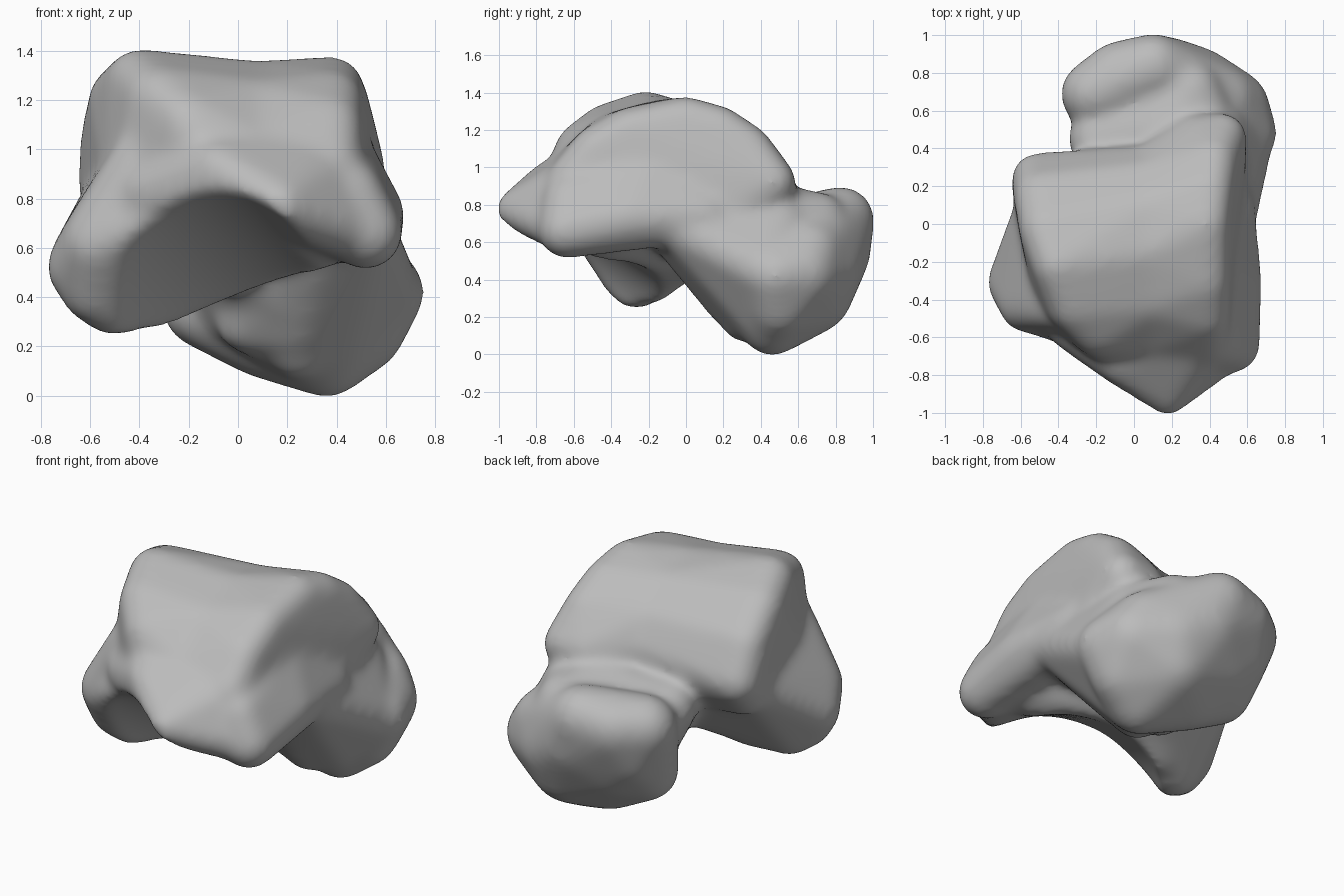
import bpy, bmesh
from mathutils import Vector

if "Cube" in bpy.data.objects:
    bpy.data.objects.remove(bpy.data.objects["Cube"], do_unlink=True)

grey = bpy.data.materials.new("bone_grey")
grey.use_nodes = True
colour = (0.5, 0.5, 0.5, 1)
grey.diffuse_color = colour
grey.node_tree.nodes["Principled BSDF"].inputs["Base Color"].default_value = colour

# Unit ball reused for every rounded hull
ball = bmesh.new()
bmesh.ops.create_icosphere(ball, subdivisions=3, radius=1)
directions = [v.co.copy() for v in ball.verts]
ball.free()


def add_hull(target, balls):
    """Add the rounded hull around a few balls (x, y, z, radius)."""
    verts = [target.verts.new(Vector((x, y, z)) + d * r)
             for x, y, z, r in balls for d in directions]
    bmesh.ops.convex_hull(target, input=verts)
    loose = [v for v in verts if not v.link_faces]
    bmesh.ops.delete(target, geom=loose, context='VERTS')


# Domed pulley: two rails with a shallow groove between them
outer_rail = [(-.51, .24, .88, .14), (-.5, .15, 1.06, .14), (-.47, -.03, 1.2, .14),
              (-.40, -.22, 1.27, .14), (-.32, -.43, 1.2, .14), (-.2, -.56, 1.1, .14),
              (-.13, -.6, 1.0, .14), (-.5, .15, .78, .14), (-.4, -.4, .75, .13)]
groove = [(.08, .29, .95, .13), (.08, .22, 1.08, .13), (.08, .08, 1.19, .13),
          (.08, -.15, 1.23, .13), (.08, -.4, 1.16, .13), (.08, -.6, .97, .13),
          (.08, .2, .75, .13), (.08, -.3, .8, .13)]
inner_rail = [(.47, .46, .92, .13), (.34, .45, .92, .13), (.42, .33, 1.1, .13),
              (.40, .18, 1.2, .13), (.38, 0, 1.25, .13), (.38, -.3, 1.19, .13),
              (.38, -.48, 1.09, .13), (.38, -.62, .92, .13), (.46, .2, .75, .13),
              (.4, -.45, .75, .14)]

# Pointed process on the side wall, and the shelf that carries the facet
side_process = [(-.56, -.42, .62, .16), (-.64, -.31, .52, .14), (-.5, -.27, .39, .15),
                (-.58, -.32, .43, .14), (-.5, .1, .8, .13), (-.4, -.45, .95, .12),
                (-.25, 0, .62, .14), (0, .05, .58, .15)]
shelf = [(-.5, -.27, .4, .15), (-.31, -.19, .41, .14), (-.08, -.04, .54, .14),
         (.25, -.2, .69, .13), (.45, -.5, .69, .13), (.1, -.72, .85, .1),
         (-.35, -.45, .72, .13), (-.56, -.42, .62, .15)]

# Rear tubercle, the ridge beside it and the inner rear corner
rear = [(.17, -.91, .77, .11), (-.08, -.74, .92, .11), (-.35, -.54, .82, .12),
        (-.15, -.55, 1.0, .12), (.38, -.5, 1.0, .12), (.4, -.4, .75, .13)]
rear_ridge = [(.17, -.91, .77, .11), (.36, -.71, .71, .12), (.38, -.62, .9, .12),
              (.1, -.6, .9, .12), (.3, -.5, .7, .12), (.52, -.63, .66, .13)]
inner_corner = [(.52, -.64, .66, .15), (.45, -.63, .82, .14), (.54, -.3, .73, .14),
                (.5, .1, .74, .14), (.3, -.6, .8, .13), (.42, -.2, 1.0, .12),
                (.2, -.3, .78, .13)]

# Neck, its inner wall running into the body, and the ridge under it
neck = [(-.2, .45, .7, .15), (.2, .5, .74, .17), (.4, .48, .7, .17),
        (.48, .2, .64, .16), (0, .1, .6, .15), (.3, .7, .7, .17),
        (.25, .32, .2, .14), (.2, .15, .42, .14), (0, .4, .35, .14)]
neck_wall = [(.5, -.02, .67, .14), (.36, -.1, .67, .12), (.38, .1, .48, .13),
             (.58, .4, .45, .15), (.42, .5, .68, .17), (.25, .22, .28, .12),
             (.04, .28, .3, .13), (.38, .44, .18, .16), (.2, .3, .6, .15)]
head = [(.6, .48, .42, .16), (.52, .62, .44, .2), (.47, .66, .54, .18),
        (.1, .83, .72, .18), (-.08, .79, .69, .18), (-.21, .69, .69, .18),
        (-.14, .56, .36, .17), (-.13, .7, .52, .18), (.36, .46, .16, .17),
        (.5, .5, .27, .18), (.1, .55, .25, .18), (0, .67, .42, .2),
        (.3, .68, .32, .21), (.33, .72, .46, .22), (.18, .78, .55, .21)]

bm = bmesh.new()
for part in (outer_rail + groove, inner_rail + groove, side_process, shelf,
             rear, rear_ridge, inner_corner, neck, neck_wall, head):
    add_hull(bm, part)
bmesh.ops.recalc_face_normals(bm, faces=bm.faces[:])
mesh = bpy.data.meshes.new("ankle_bone")
bm.to_mesh(mesh)
bm.free()
bone = bpy.data.objects.new("ankle_bone", mesh)
bpy.context.collection.objects.link(bone)

# Slanted barrel that hollows the joint facet under the body
axis = Vector((.42, .75, -.47))
bpy.ops.mesh.primitive_cylinder_add(vertices=96, radius=.62, depth=1.3,
                                    location=(-.06, -.76, .07),
                                    rotation=axis.to_track_quat('Z', 'Y').to_euler())
barrel = bpy.context.object
barrel.name = "facet_cutter"
barrel.hide_render = True


def add_remesh(name):
    m = bone.modifiers.new(name, 'REMESH')
    m.mode, m.voxel_size = 'VOXEL', .02


# Fuse, hollow and soften
add_remesh("fuse")
cut = bone.modifiers.new("hollow", 'BOOLEAN')
cut.operation, cut.object = 'DIFFERENCE', barrel
add_remesh("even")
soft = bone.modifiers.new("soften", 'SMOOTH')
soft.factor, soft.iterations = .5, 34

graph = bpy.context.evaluated_depsgraph_get()
result = bpy.data.meshes.new_from_object(bone.evaluated_get(graph))
bone.modifiers.clear()
bone.data = result
bpy.data.objects.remove(barrel, do_unlink=True)

result.materials.clear()
result.materials.append(grey)
for p in result.polygons:
    p.material_index = 0
    p.use_smooth = True
